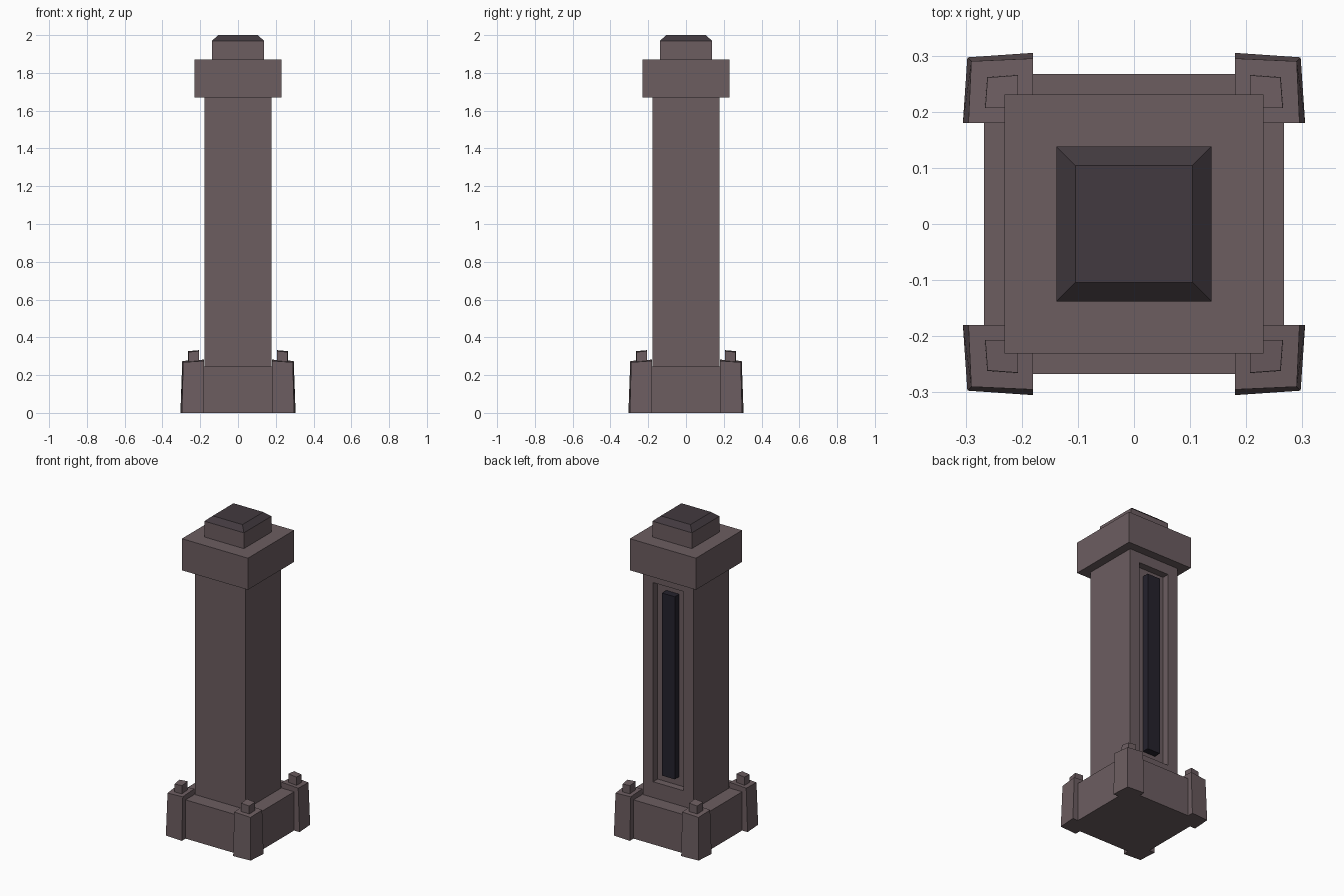
import bpy, bmesh

if "Cube" in bpy.data.objects:
    bpy.data.objects.remove(bpy.data.objects["Cube"])


def material(name, rgb):
    m = bpy.data.materials.new(name)
    m.diffuse_color = (*rgb, 1)
    m.use_nodes = True
    m.node_tree.nodes["Principled BSDF"].inputs["Base Color"].default_value = m.diffuse_color
    return m


STONE = material("stone", (0.15, 0.11, 0.118))
DARK = material("dark_panel", (0.018, 0.016, 0.026))
SHADE = material("shaded_stone", (0.055, 0.042, 0.05))


def finish(name, bm, *mats):
    bmesh.ops.recalc_face_normals(bm, faces=bm.faces[:])
    me = bpy.data.meshes.new(name)
    bm.to_mesh(me)
    bm.free()
    for m in mats:
        me.materials.append(m)
    ob = bpy.data.objects.new(name, me)
    bpy.context.collection.objects.link(ob)
    return ob


def loft(bm, rings):
    """Closed solid through rings of matching points; returns the top face."""
    loops = [[bm.verts.new(p) for p in r] for r in rings]
    n = len(loops[0])
    for a, b in zip(loops, loops[1:]):
        for i in range(n):
            j = (i + 1) % n
            bm.faces.new((a[i], a[j], b[j], b[i]))
    bm.faces.new(loops[0][::-1])
    return bm.faces.new(loops[-1])


def rect(hx, y0, y1, z):
    return [(-hx, y0, z), (hx, y0, z), (hx, y1, z), (-hx, y1, z)]


def block(name, levels, mat=STONE):
    """Stack of centred squares given as (half width, z)."""
    bm = bmesh.new()
    loft(bm, [rect(h, -h, h, z) for h, z in levels])
    return finish(name, bm, mat)


# Plinth and capital
block("plinth", [(0.267, 0), (0.267, 0.245)])
block("capital", [(0.231, 1.67), (0.231, 1.87)])

# Finial with chamfered, darker top
finial = block("finial", [(0.138, 1.87), (0.138, 1.97), (0.104, 2.0)])
finial.data.materials.append(SHADE)
for p in finial.data.polygons:
    if p.normal.z > 0.2:
        p.material_index = 1

# Shaft with a recessed panel in the back face
bm = bmesh.new()
S = 0.177
loft(bm, [rect(S, -S, S, 0.2), rect(S, -S, S, 1.67)])
bmesh.ops.recalc_face_normals(bm, faces=bm.faces[:])
back = max(bm.faces, key=lambda f: f.calc_center_median().y)
bmesh.ops.inset_individual(bm, faces=[back], thickness=0.05)
for v in back.verts:
    v.co.x = 0.106 if v.co.x > 0 else -0.106
    v.co.z = 1.605 if v.co.z > 1 else 0.345
wall = bmesh.ops.extrude_discrete_faces(bm, faces=[back])["faces"][0]
for v in wall.verts:
    v.co.y -= 0.045
finish("shaft", bm, STONE)

# Dark bar standing in the recess
bm = bmesh.new()
loft(bm, [rect(0.045, 0.13, 0.176, z) for z in (0.40, 1.555)])
finish("recess_bar", bm, DARK)


def corner_piece(name, inner, low, high, z0, z_out, z_in):
    """Tapered corner block; low/high = (edge reach, corner reach)."""
    def ring(reach, zs):
        e, c = reach
        pts = [(inner, inner), (e, inner), (c, c), (inner, e)]
        return [(x, y, z) for (x, y), z in zip(pts, zs)]
    top = (z_in, (z_in + z_out) / 2, z_out, (z_in + z_out) / 2)
    for sx, sy, label in ((1, -1, "front_right"), (-1, -1, "front_left"),
                          (1, 1, "back_right"), (-1, 1, "back_left")):
        bm = bmesh.new()
        rings = [ring(low, (z0,) * 4), ring(high, top)]
        loft(bm, [[(x * sx, y * sy, z) for x, y, z in r] for r in rings])
        finish(f"{name}_{label}", bm, STONE)


# Corner posts and the small stubs on top of them
corner_piece("corner_post", 0.18, (0.305, 0.297), (0.295, 0.29), 0.0, 0.268, 0.282)
corner_piece("corner_stub", 0.207, (0.266, 0.262), (0.265, 0.261), 0.25, 0.322, 0.332)
